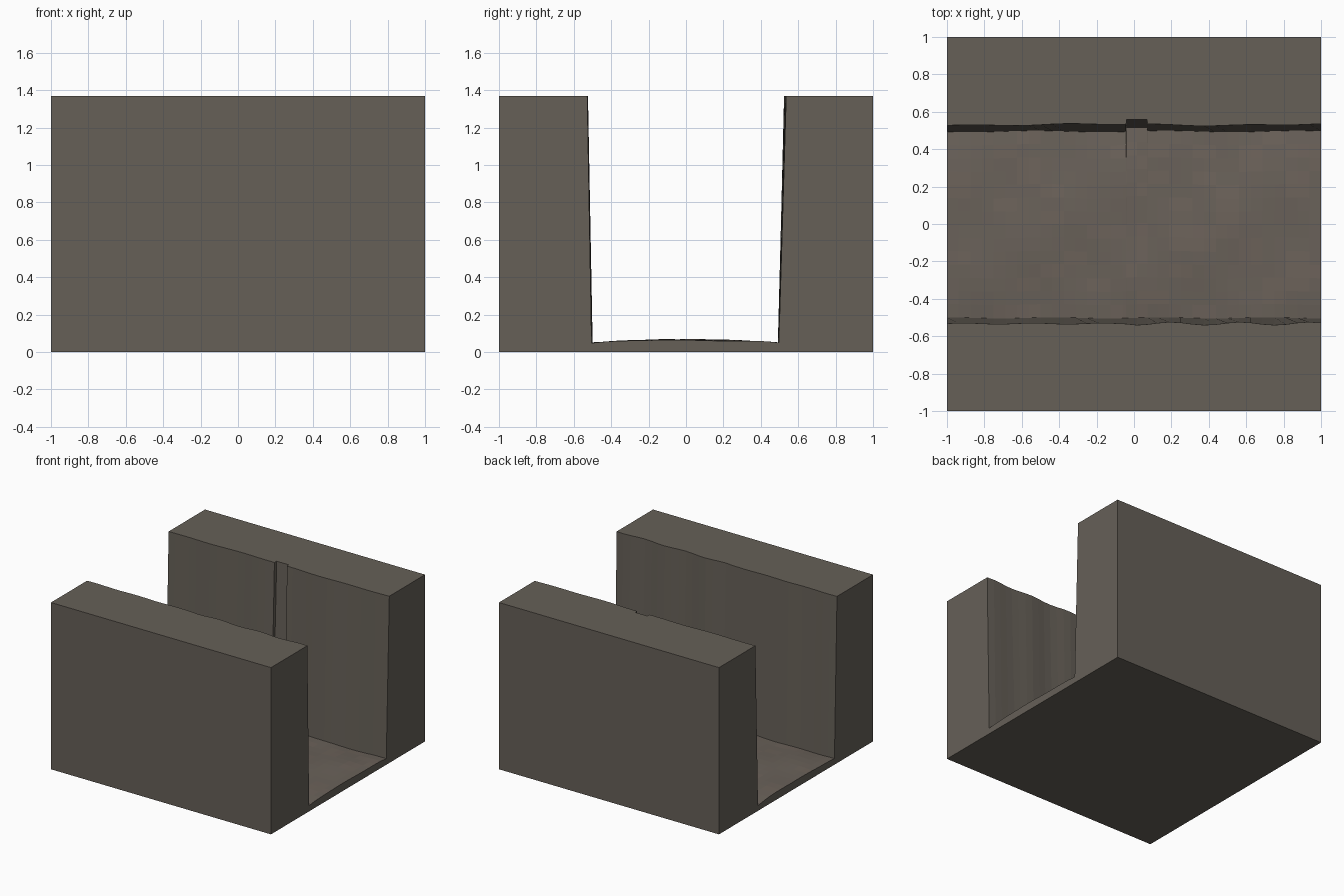
import bpy, bmesh, math, random

if "Cube" in bpy.data.objects:
    bpy.data.objects.remove(bpy.data.objects["Cube"])

random.seed(4)
H = 1.37          # wall height
NF = 14           # floor strips across the channel


def material(name, rgb):
    m = bpy.data.materials.new(name)
    m.diffuse_color = (*rgb, 1)
    m.use_nodes = True
    m.node_tree.nodes["Principled BSDF"].inputs["Base Color"].default_value = m.diffuse_color
    return m


mats = [material("stone grey", (0.133, 0.117, 0.097)),
        material("floor grey brown", (0.143, 0.121, 0.101)),
        material("floor warm brown", (0.153, 0.125, 0.104))]


def back_top(x):
    return 0.531 + 0.004 * math.sin(5 * x + 2.5) + 0.003 * math.sin(13 * x)


def front_top(x):
    amp = 0.008 if x > 0 else 0.003
    return -0.532 + amp * math.sin(17 * x - 1.8)


def section(x, groove):
    """Closed U-shaped cross-section at one station along the channel."""
    yb = 0.56 if groove else back_top(x)
    fb = 0.512 if groove else 0.495 + 0.004 * math.sin(9 * x)
    ff = -0.502 + 0.003 * math.sin(11 * x)
    pts = [(-1, 0), (1, 0), (1, H), (yb, H)]
    for i in range(NF + 1):
        t = i / NF
        y = fb + (ff - fb) * t
        z = 0.047 + 0.018 * math.sin(math.pi * t) ** 0.8
        z += 0.003 * math.sin(7 * x + 9 * t) + 0.002 * math.sin(15 * x - 14 * t)
        pts.append((y, z))
    return pts + [(front_top(x), H), (-1, H)]


# stations along x, with a groove cut into the back wall
stations = [(-1 + 2 * i / 32, False) for i in range(33)]
stations = [s for s in stations if not -0.05 < s[0] < 0.08]
stations += [(-0.042, False), (-0.04, True), (0.015, True), (0.07, True), (0.072, False)]
stations.sort()

bm = bmesh.new()
rings = [[bm.verts.new((x, y, z)) for y, z in section(x, g)] for x, g in stations]
n = len(rings[0])
tone = {}
for k, (a, b) in enumerate(zip(rings, rings[1:])):
    for j in range(n):
        f = bm.faces.new((a[j], a[(j + 1) % n], b[(j + 1) % n], b[j]))
        # worn floor patches
        if 4 <= j < 4 + NF:
            key = (k // 2, j)
            if key not in tone:
                tone[key] = random.choice((1, 1, 1, 2))
            f.material_index = tone[key]
bm.faces.new(rings[0])
bm.faces.new(rings[-1])
bmesh.ops.recalc_face_normals(bm, faces=bm.faces)

me = bpy.data.meshes.new("stone_corridor")
bm.to_mesh(me)
bm.free()
for m in mats:
    me.materials.append(m)
bpy.context.collection.objects.link(bpy.data.objects.new("stone_corridor", me))
